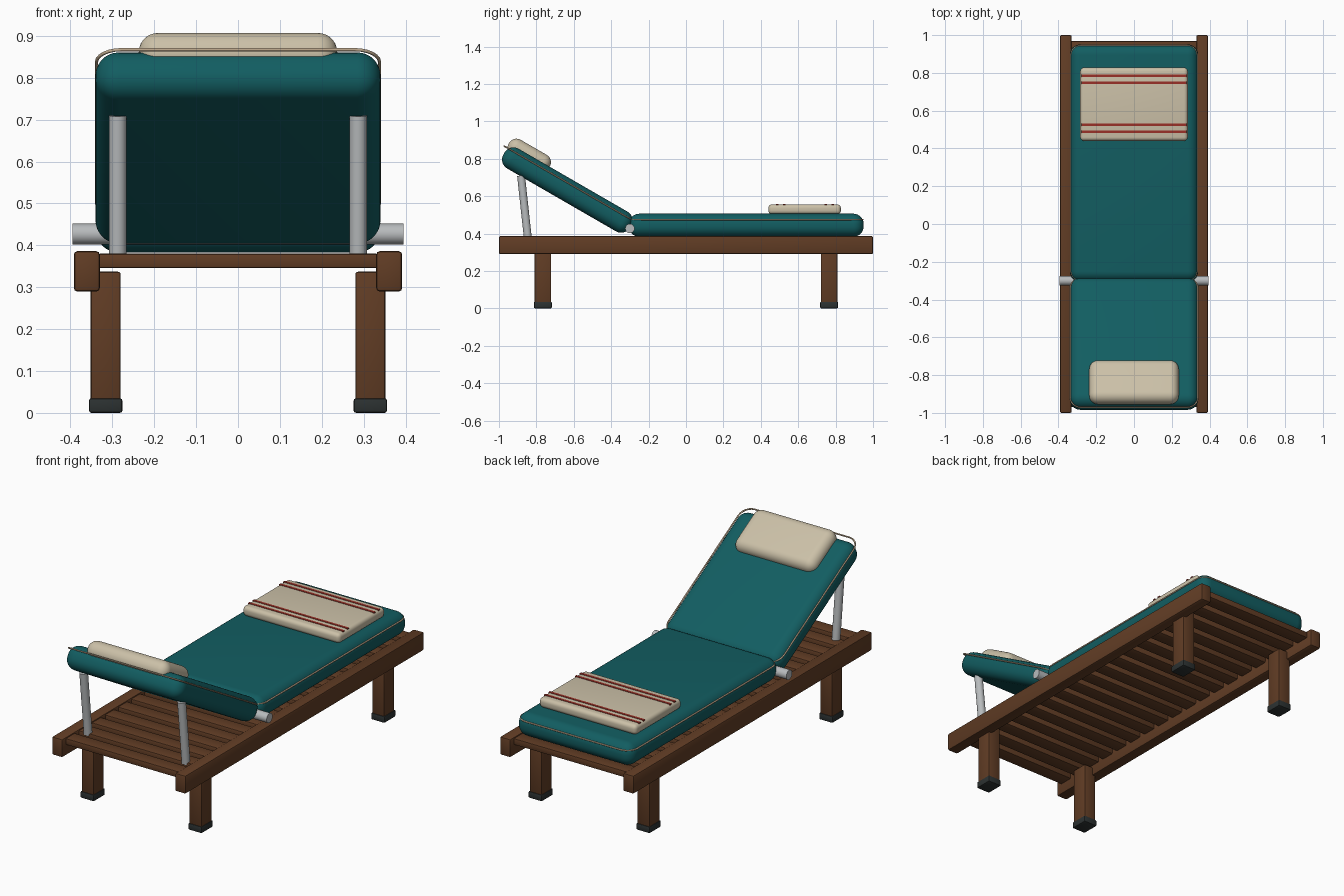
import bpy, math
from mathutils import Matrix, Vector

if "Cube" in bpy.data.objects:
    bpy.data.objects.remove(bpy.data.objects["Cube"])


def material(name, rgb):
    m = bpy.data.materials.new(name)
    m.diffuse_color = (*rgb, 1)
    m.use_nodes = True
    m.node_tree.nodes["Principled BSDF"].inputs["Base Color"].default_value = m.diffuse_color
    return m


WOOD = material("brown wood", (0.12, 0.046, 0.018))
TEAL = material("teal fabric", (0.006, 0.11, 0.12))
CREAM = material("cream cloth", (0.60, 0.53, 0.39))
TAN = material("tan piping", (0.52, 0.40, 0.27))
RED = material("red stripe", (0.32, 0.03, 0.02))
METAL = material("silver metal", (0.48, 0.50, 0.51))
RUBBER = material("dark rubber", (0.025, 0.031, 0.031))

# Local frame of the tilted backrest: x across, y towards the hinge, z out of the cushion
HINGE = Vector((0, -0.30, 0.43))
TILT = Matrix.Translation(HINGE) @ Matrix.Rotation(math.radians(-30), 4, 'X')


def finish(ob, name, mat):
    ob.name = name
    ob.data.materials.append(mat)
    bpy.ops.object.select_all(action='DESELECT')
    ob.select_set(True)
    bpy.context.view_layer.objects.active = ob
    return ob


def box(name, mat, x, y, z, bevel=0.006, segments=2, frame=None):
    """Rounded box from (min, max) ranges."""
    bpy.ops.mesh.primitive_cube_add(size=1)
    ob = finish(bpy.context.object, name, mat)
    size = Vector([r[1] - r[0] for r in (x, y, z)])
    mid = Vector([(r[1] + r[0]) / 2 for r in (x, y, z)])
    ob.data.transform(Matrix.Translation(mid) @ Matrix.Diagonal((*size, 1)))
    if bevel:
        mod = ob.modifiers.new("rounding", 'BEVEL')
        mod.width, mod.segments, mod.limit_method = bevel, segments, 'NONE'
        bpy.ops.object.modifier_apply(modifier=mod.name)
        bpy.ops.object.shade_smooth_by_angle(angle=math.radians(35))
    if frame:
        ob.matrix_world = frame
    return ob


def rod(name, mat, a, b, radius):
    a, b = Vector(a), Vector(b)
    bpy.ops.mesh.primitive_cylinder_add(vertices=24, radius=radius, depth=(b - a).length,
                                        location=(a + b) / 2)
    ob = finish(bpy.context.object, name, mat)
    ob.rotation_euler = (b - a).to_track_quat('Z', 'Y').to_euler()
    bpy.ops.object.shade_smooth_by_angle(angle=math.radians(35))


def piping(name, hx, y0, y1, z, r, frame=None):
    """Thin cord along a rounded rectangle."""
    pts = []
    for cx, cy, start in ((hx - r, y1 - r, 0), (r - hx, y1 - r, 90),
                          (r - hx, y0 + r, 180), (hx - r, y0 + r, 270)):
        for i in range(7):
            t = math.radians(start + i * 15)
            pts.append((cx + r * math.cos(t), cy + r * math.sin(t), z, 1))
    cu = bpy.data.curves.new(name, 'CURVE')
    cu.dimensions, cu.bevel_depth, cu.bevel_resolution = '3D', 0.004, 2
    sp = cu.splines.new('POLY')
    sp.points.add(len(pts) - 1)
    for p, co in zip(sp.points, pts):
        p.co = co
    sp.use_cyclic_u = True
    ob = bpy.data.objects.new(name, cu)
    bpy.context.collection.objects.link(ob)
    finish(ob, name, TAN)
    bpy.ops.object.convert(target='MESH')
    if frame:
        bpy.context.object.matrix_world = frame


# Frame: rails, legs with rubber feet, backrest struts
for side, s in (("left", -1), ("right", 1)):
    def span(a, b):
        return sorted((s * a, s * b))
    box(side + "_rail", WOOD, span(0.33, 0.392), (-1, 1), (0.29, 0.386), 0.008)
    for end, y in (("front", -0.765), ("back", 0.765)):
        box(f"{side}_{end}_leg", WOOD, span(0.28, 0.352), (y - 0.044, y + 0.044), (0.02, 0.337))
        box(f"{side}_{end}_foot", RUBBER, span(0.276, 0.356), (y - 0.048, y + 0.048), (0, 0.035))
    rod(side + "_strut", METAL, (s * 0.287, -0.845, 0.37), (s * 0.287, -0.882, 0.71), 0.021)

# Slats
SLATS = 18
for i in range(SLATS):
    y = -0.93 + 1.86 * i / (SLATS - 1)
    box(f"slat_{i + 1}", WOOD, (-0.335, 0.335), (y - 0.038, y + 0.038), (0.346, 0.38), 0.005)

# Hinge bar
rod("hinge_bar", METAL, (-0.395, -0.30, 0.427), (0.395, -0.30, 0.427), 0.025)

# Cushions and their piping
box("seat_cushion", TEAL, (-0.34, 0.34), (-0.305, 0.95), (0.383, 0.506), 0.055, 8)
box("back_cushion", TEAL, (-0.34, 0.34), (-0.782, 0), (-0.053, 0.069), 0.055, 8, TILT)
piping("seat_piping", 0.336, -0.30, 0.946, 0.475, 0.06)
piping("back_piping", 0.338, -0.80, -0.01, 0.043, 0.06, TILT)

# Head pillow
box("head_pillow", CREAM, (-0.237, 0.237), (-0.787, -0.535), (0.02, 0.116), 0.046, 8, TILT)

# Folded towel with stripes
box("towel", CREAM, (-0.285, 0.285), (0.44, 0.828), (0.503, 0.556), 0.02, 5)
for i, y in enumerate((0.488, 0.525, 0.747, 0.784)):
    box(f"towel_stripe_{i + 1}", RED, (-0.279, 0.279), (y - 0.007, y + 0.007), (0.552, 0.558), 0)
